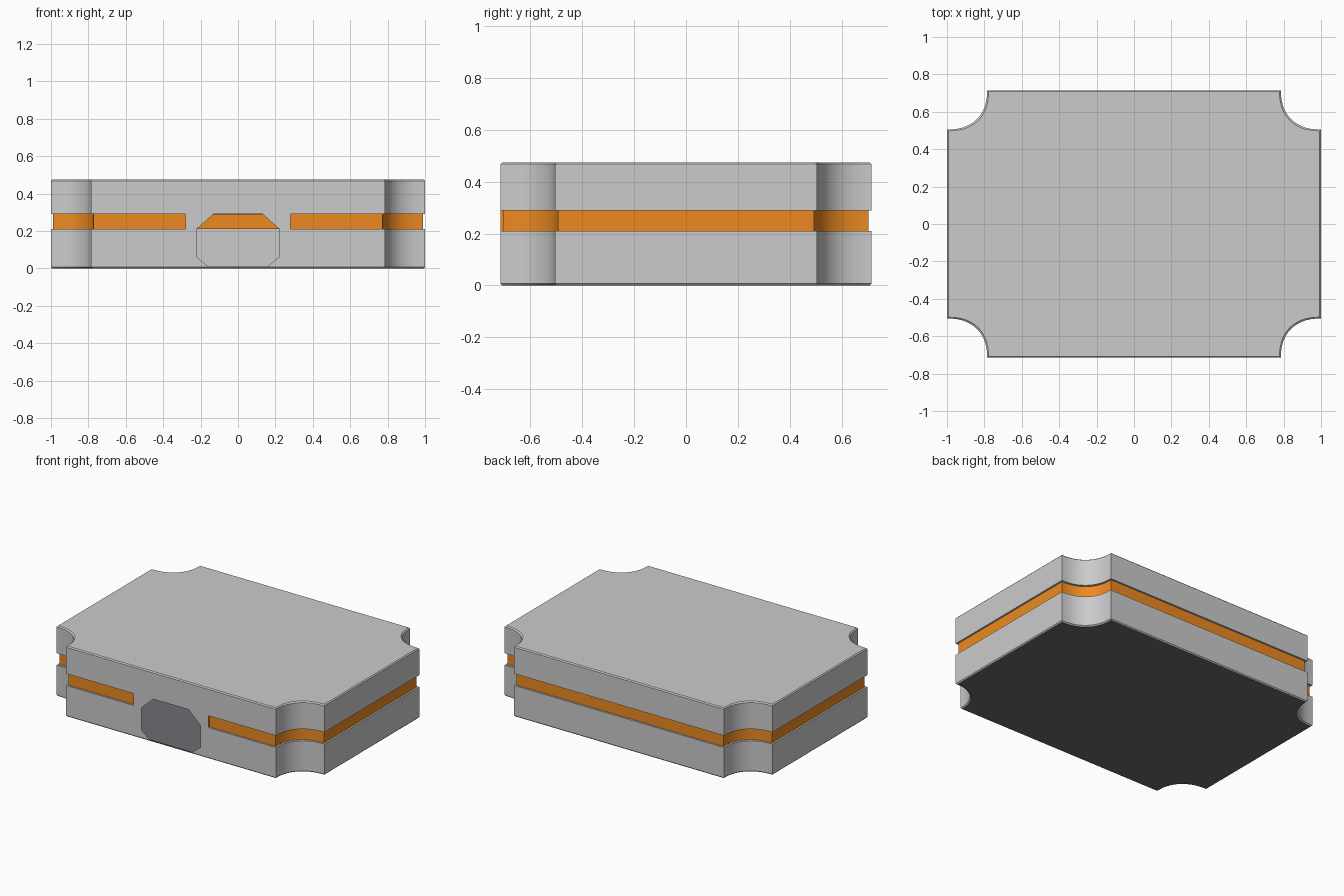
import bpy, bmesh
from math import sin, cos, pi, radians

if "Cube" in bpy.data.objects:
    bpy.data.objects.remove(bpy.data.objects["Cube"])

HX, HY, TOP = 1.0, 0.715, 0.475      # half width, half depth, height
RX, RY = 0.215, 0.21                 # corner notch size
GAP = 0.28                           # half width of the front panel
LIP, REC = 0.007, 0.012              # edge bevel, band recess
Z1, Z2 = 0.21, 0.29                  # band bottom and top


def material(name, rgb):
    m = bpy.data.materials.new(name)
    m.diffuse_color = (*rgb, 1)
    m.use_nodes = True
    m.node_tree.nodes["Principled BSDF"].inputs["Base Color"].default_value = m.diffuse_color
    return m


def outline(inset):
    """Notched rectangle, counter-clockwise, open across the front panel."""
    x, y = HX - inset, HY - inset
    n = 14
    pts = [(GAP, -y)]
    for sx, sy, rev in ((1, -1, False), (1, 1, True), (-1, 1, False), (-1, -1, True)):
        arc = []
        for k in range(n + 1):
            t = k / n * pi / 2
            c, s = max(cos(t), 0) ** 0.87, max(sin(t), 0) ** 0.87
            if k == 0:
                s = 0
            if k == n:
                c = 0
            arc.append((sx * (x - RX * c), sy * (y - RY * s)))
        pts += arc[::-1] if rev else arc
    return pts + [(-GAP, -y)]


def finish(name, bm, mat=None):
    me = bpy.data.meshes.new(name)
    bm.to_mesh(me)
    bm.free()
    ob = bpy.data.objects.new(name, me)
    bpy.context.collection.objects.link(ob)
    if mat:
        me.materials.append(mat)
    bpy.ops.object.select_all(action='DESELECT')
    ob.select_set(True)
    bpy.context.view_layer.objects.active = ob
    bpy.ops.object.shade_smooth_by_angle(angle=radians(30))
    return ob


def loft(name, levels, mat=None, cap=False, ends=False):
    """Walls through (z, inset) levels, optionally capped or with end returns."""
    bm = bmesh.new()
    rings = []
    for z, inset in levels:
        pts = outline(inset)
        if ends:
            pts = [(GAP, -HY)] + pts + [(-GAP, -HY)]
            pts[0], pts[-1] = (-GAP, -HY), (GAP, -HY)
            pts = [(GAP, -HY)] + pts[1:-1] + [(-GAP, -HY)]
        rings.append([bm.verts.new((px, py, z)) for px, py in pts])
    for a, b in zip(rings, rings[1:]):
        for j in range(len(a) - 1):
            bm.faces.new((a[j], a[j + 1], b[j + 1], b[j]))
    if cap:
        bm.faces.new(rings[-1])
    return finish(name, bm, mat)


orange = material("orange", (0.85, 0.25, 0.015))
dark = material("dark_grey", (0.15, 0.15, 0.17))

# Casing halves, each with a ledge running in to the band
loft("lower_casing", [(0, LIP), (LIP, 0), (Z1, 0), (Z1, REC)])
loft("upper_casing", [(Z2, REC), (Z2, 0), (TOP - LIP, 0), (TOP, LIP)], cap=True)

# Recessed band, returning to the surface beside the front panel
loft("band", [(Z1, REC), (Z2, REC)], orange, ends=True)

# Base plate, facing down
bm = bmesh.new()
bm.faces.new([bm.verts.new((x, y, 0)) for x, y in reversed(outline(LIP))])
finish("base_plate", bm, dark)

# Front panel: half with half of the octagonal opening, then mirrored
half = [(0, LIP), (GAP, LIP), (GAP, Z1), (GAP, Z2), (GAP, TOP - LIP), (0, TOP - LIP),
        (0, 0.292), (0.13, 0.292), (0.22, 0.21), (0.22, 0.06), (0.16, 0.011), (0, 0.011)]
bm = bmesh.new()
for s in (1, -1):
    polys = [[(s * x, -HY, z) for x, z in half],
             [(0, LIP - HY, 0), (s * GAP, LIP - HY, 0), (s * GAP, -HY, LIP), (0, -HY, LIP)],
             [(0, -HY, TOP - LIP), (s * GAP, -HY, TOP - LIP),
              (s * GAP, LIP - HY, TOP), (0, LIP - HY, TOP)]]
    for p in polys:
        bm.faces.new([bm.verts.new(c) for c in p[::s]])
bmesh.ops.remove_doubles(bm, verts=bm.verts, dist=1e-5)
finish("front_panel", bm)
